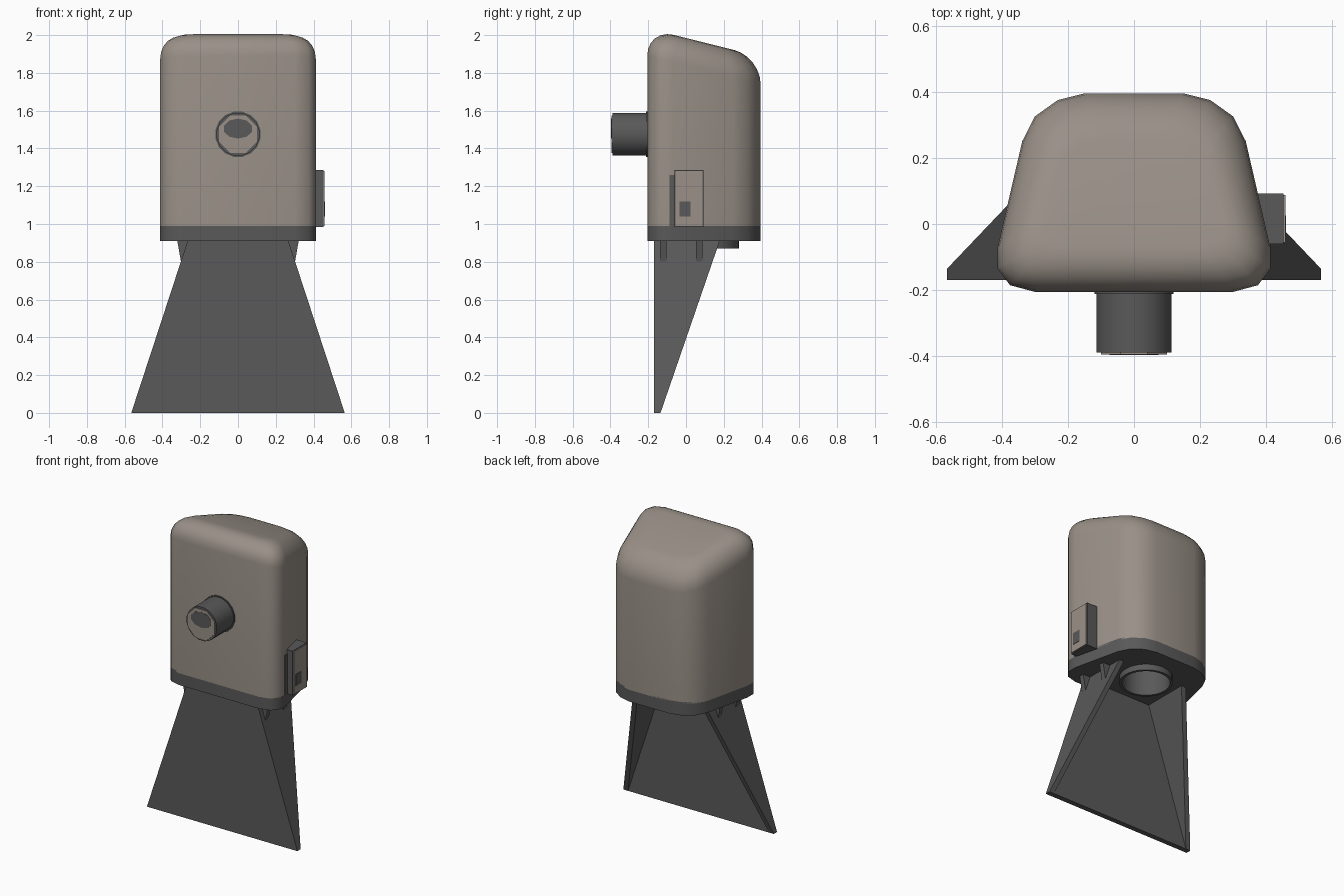
import bpy, bmesh, math
from mathutils import Vector

if "Cube" in bpy.data.objects:
    bpy.data.objects.remove(bpy.data.objects["Cube"])


def material(name, rgb):
    m = bpy.data.materials.new(name)
    m.diffuse_color = (*rgb, 1)
    m.use_nodes = True
    m.node_tree.nodes["Principled BSDF"].inputs["Base Color"].default_value = m.diffuse_color
    return m


BEIGE = material("warm_beige", (0.32, 0.28, 0.245))
DARK = material("dark_grey", (0.10, 0.10, 0.10))


def loft(name, rings, mat, smooth=None, cap0=True, cap1=True, mirror=False):
    """Skin a list of equal-length closed rings."""
    bm = bmesh.new()
    vs = [[bm.verts.new(p) for p in r] for r in rings]
    n = len(rings[0])
    for a, b in zip(vs, vs[1:]):
        for i in range(n):
            j = (i + 1) % n
            bm.faces.new((a[i], a[j], b[j], b[i]))
    if cap0:
        bm.faces.new(vs[0][::-1])
    if cap1:
        bm.faces.new(vs[-1])
    bmesh.ops.recalc_face_normals(bm, faces=bm.faces)
    me = bpy.data.meshes.new(name)
    bm.to_mesh(me)
    bm.free()
    ob = bpy.data.objects.new(name, me)
    bpy.context.collection.objects.link(ob)
    me.materials.append(mat)
    if mirror:
        ob.modifiers.new("mirror", 'MIRROR')
    if smooth:
        bpy.ops.object.select_all(action='DESELECT')
        bpy.context.view_layer.objects.active = ob
        ob.select_set(True)
        bpy.ops.object.shade_smooth_by_angle(angle=math.radians(smooth))
    return ob


def circle_z(r, z, y, n=32):
    return [(r * math.cos(2 * math.pi * i / n), y + r * math.sin(2 * math.pi * i / n), z) for i in range(n)]


def circle_y(r, y, z=1.475, n=16, x=0, sz=1):
    return [(x + r * math.cos(2 * math.pi * (i + .5) / n), y,
             z + sz * r * math.sin(2 * math.pi * (i + .5) / n)) for i in range(n)]


def box(name, x0, x1, y0, y1, z0, z1, mat):
    return loft(name, [[(x, y0, z0), (x, y1, z0), (x, y1, z1), (x, y0, z1)] for x in (x0, x1)], mat)


# Rounded trapezoid footprint shared by the shell and the base
half = [(.30, -.205), (.375, -.185), (.412, -.135), (.412, -.07),
        (.338, .25), (.30, .325), (.23, .375), (.15, .395)]
foot = half + [(-x, y) for x, y in reversed(half)]

# Shell with a rounded shoulder and a roof sloping down to the back
rings = [[(x, y, .99) for x, y in foot]]
for k in range(7):
    a = math.pi / 2 * k / 6
    s = 1 - math.cos(a)
    ring = []
    for x, y in foot:
        px, py = x * (1 - .33 * s), .095 + (y - .095) * (1 - .47 * s)
        ring.append((px, py, 2.0 - .25 * (py + .06) - .145 * (1 - math.sin(a))))
    rings.append(ring)
loft("shell", rings, BEIGE, smooth=45, cap0=False)

# Base band with a round opening underneath
base = loft("base_band", [[(x, y, z) for x, y in foot] for z in (.91, 1.0)], DARK)
cutter = loft("opening_cutter", [circle_z(.157, z, .115) for z in (.8, 1.2)], DARK)
cutter.hide_render = True
mod = base.modifiers.new("opening", 'BOOLEAN')
mod.operation, mod.solver, mod.object = 'DIFFERENCE', 'EXACT', cutter
bpy.ops.object.select_all(action='DESELECT')
bpy.context.view_layer.objects.active = base
base.select_set(True)
bpy.ops.object.modifier_apply(modifier="opening")
bpy.data.objects.remove(cutter)
bpy.ops.object.shade_smooth_by_angle(angle=math.radians(45))

# Collar and inner tube of the outlet
loft("outlet_tube", [circle_z(r, z, .115) for r, z in
                     ((.165, .95), (.165, .87), (.148, .87), (.148, 1.1))],
     DARK, smooth=40, cap0=False)

# Front barrel, its root flange and its end disc
loft("barrel", [circle_y(.115, y) for y in (-.389, -.19)], DARK, smooth=40)
loft("barrel_flange", [circle_y(.122, y) for y in (-.212, -.19)], DARK, smooth=40)
loft("barrel_end", [circle_y(.108, y, n=8) for y in (-.394, -.388)], BEIGE)
loft("barrel_spot", [circle_y(.078, y, z=1.505, n=10, sz=.68) for y in (-.396, -.393)], DARK)

# Side latch with a beige cover plate
box("side_latch", .33, .452, -.06, .092, .985, 1.285, DARK)
box("latch_cover", .450, .458, -.056, .088, .99, 1.28, BEIGE)
box("latch_mark", .457, .460, -.035, .025, 1.04, 1.12, DARK)
box("latch_hinge", .33, .413, -.088, -.058, .99, 1.26, DARK)

# Flared stand: front plate and two tapering side wings
loft("stand_front", [[(-.265, y, .915), (.265, y, .915), (.565, y, 0), (-.565, y, 0)]
                     for y in (-.17, -.135)], DARK)
wing = [(.265, -.17, .915), (.565, -.17, 0), (.565, -.135, 0), (.265, .18, .915)]
loft("stand_wing", [wing, [(x - .035, y, z) for x, y, z in wing]], DARK, mirror=True)

# Small ribs between wings and base
for i, y in enumerate((-.12, .07)):
    loft("stand_rib_%d" % (i + 1), [[(.25, yy, .915), (.322, yy, .915), (.302, yy, .80)]
                                    for yy in (y - .017, y + .017)], DARK, mirror=True)
